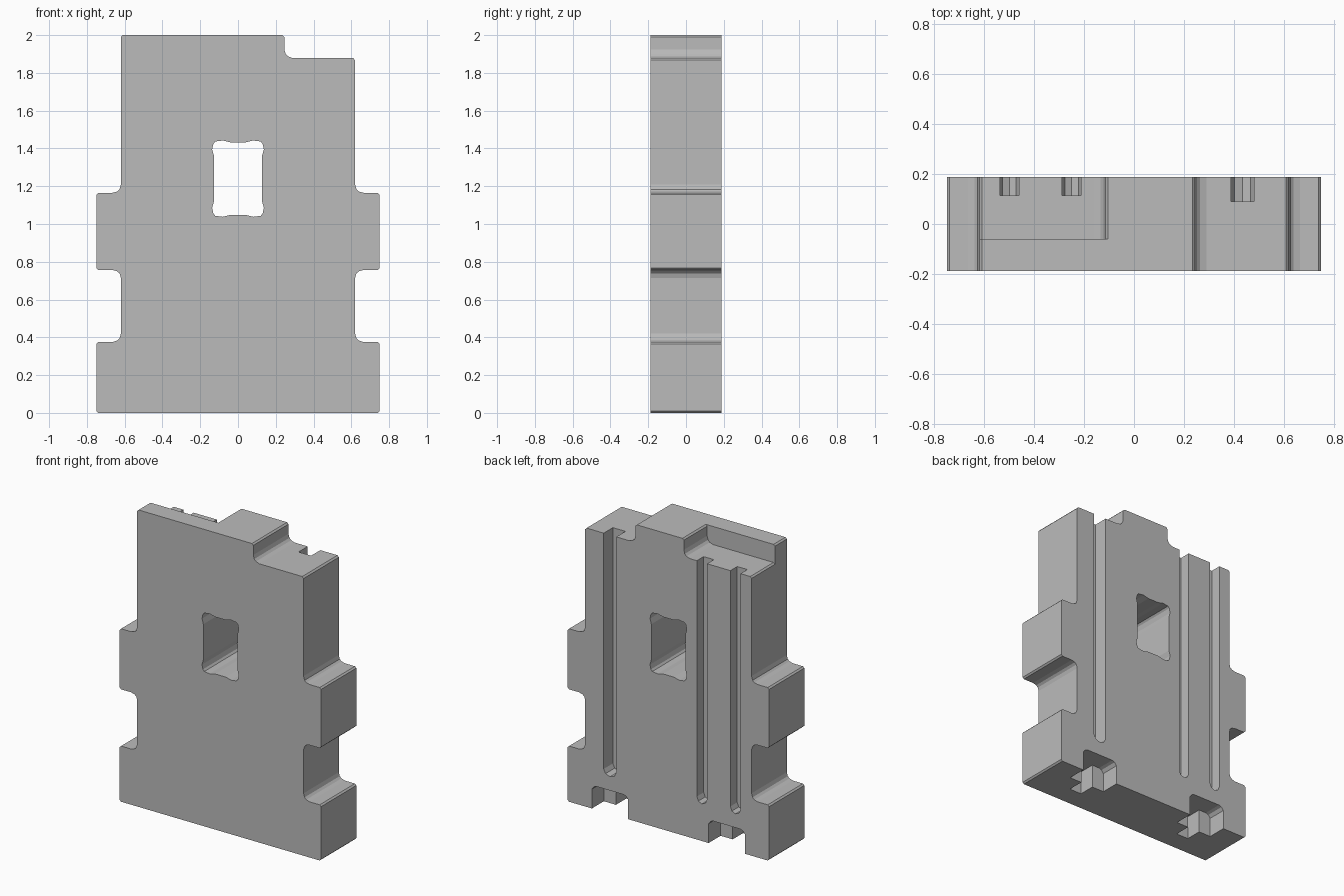
import bpy
import bmesh

if "Cube" in bpy.data.objects:
    bpy.data.objects.remove(bpy.data.objects["Cube"], do_unlink=True)

HALF = 0.1875   # half thickness of the plate
BODY = 0.62     # half width between the tabs
TAB = 0.75      # half width at the tabs

grey = bpy.data.materials.new("plain_grey")
grey.use_nodes = True
grey.diffuse_color = (0.5, 0.5, 0.5, 1)
grey.node_tree.nodes["Principled BSDF"].inputs["Base Color"].default_value = (0.5, 0.5, 0.5, 1)


def prism(name, points, start, end, axis="y"):
    """Extrude an outline: (x, z) along y, or (x, y) along z."""
    def place(a, b, t):
        return (a, t, b) if axis == "y" else (a, b, t)
    bm = bmesh.new()
    near = [bm.verts.new(place(a, b, start)) for a, b in points]
    far = [bm.verts.new(place(a, b, end)) for a, b in points]
    bm.faces.new(near)
    bm.faces.new(far[::-1])
    n = len(points)
    for i in range(n):
        j = (i + 1) % n
        bm.faces.new((near[j], near[i], far[i], far[j]))
    bmesh.ops.recalc_face_normals(bm, faces=bm.faces)
    mesh = bpy.data.meshes.new(name)
    bm.to_mesh(mesh)
    bm.free()
    mesh.materials.append(grey)
    obj = bpy.data.objects.new(name, mesh)
    bpy.context.collection.objects.link(obj)
    return obj


def mirror(points):
    return [(-x, z) for x, z in reversed(points)]


# Outline of one side, from the bottom up: two tabs with filleted roots
side = [(0.74, 0), (TAB, 0.01), (TAB, 0.365), (0.74, 0.375),
        (0.665, 0.375), (0.64, 0.383), (0.627, 0.395), (BODY, 0.42),
        (BODY, 0.715), (0.627, 0.738), (0.64, 0.75), (0.665, 0.757),
        (0.74, 0.757), (TAB, 0.767), (TAB, 1.155), (0.74, 1.165),
        (0.665, 1.165), (0.64, 1.172), (0.627, 1.183), (BODY, 1.21)]

# Stepped top corner
step = [(BODY, 1.867), (0.61, 1.878), (0.29, 1.878), (0.265, 1.887),
        (0.252, 1.9), (0.245, 1.925), (0.245, 1.99), (0.235, 2)]
outline = side + step + [(-0.61, 2), (-BODY, 1.99)] + mirror(side)
plate = prism("slotted_plate", outline, -HALF, HALF)

cutters = []

# Window with relieved corners
quarter = [(0.127, 0.12), (0.137, 0.155), (0.13, 0.185), (0.12, 0.197),
           (0.08, 0.202), (0.04, 0.192)]
half = quarter + mirror(quarter)
window = half + [(-x, -z) for x, z in half]
cutters.append(prism("window_cutter", [(x, z + 1.24) for x, z in window], -0.5, 0.5))

# Recess in the top of the back
recess = [(-0.65, 1.838), (-0.61, 1.878), (-0.16, 1.878), (-0.135, 1.887),
          (-0.122, 1.9), (-0.115, 1.925), (-0.115, 1.99), (-0.095, 2.01),
          (-0.095, 2.1), (-0.65, 2.1)]
cutters.append(prism("recess_cutter", recess, -0.06, 0.4))

# Long round-ended grooves down the back
for x, w, floor in ((0.435, 0.047, 0.09), (-0.25, 0.038, 0.115), (-0.5, 0.038, 0.115)):
    groove = [(x - w, 2.2), (x - w, 0.29), (x - w * 0.7, 0.262), (x, 0.25),
              (x + w * 0.7, 0.262), (x + w, 0.29), (x + w, 2.2)]
    cutters.append(prism("groove_cutter", groove, floor, 0.4))

# T-shaped pockets in the bottom edge, open to the back
for x in (0.435, -0.435):
    arch = [(x - 0.135, -0.1), (x - 0.135, 0.13), (x - 0.12, 0.15), (x - 0.1, 0.157),
            (x + 0.1, 0.157), (x + 0.12, 0.15), (x + 0.135, 0.13), (x + 0.135, -0.1)]
    cutters.append(prism("pocket_cutter", arch, 0.06, 0.4))
    slot = [(x - 0.045, -0.05), (x + 0.045, -0.05), (x + 0.045, 0.12), (x - 0.045, 0.12)]
    cutters.append(prism("slot_cutter", slot, -0.1, 0.157, axis="z"))

# Cut everything and bake the result
bpy.context.view_layer.objects.active = plate
for cutter in cutters:
    mod = plate.modifiers.new("cut", "BOOLEAN")
    mod.operation = "DIFFERENCE"
    mod.solver = "EXACT"
    mod.object = cutter
    bpy.ops.object.modifier_apply(modifier=mod.name)
    bpy.data.objects.remove(cutter, do_unlink=True)
